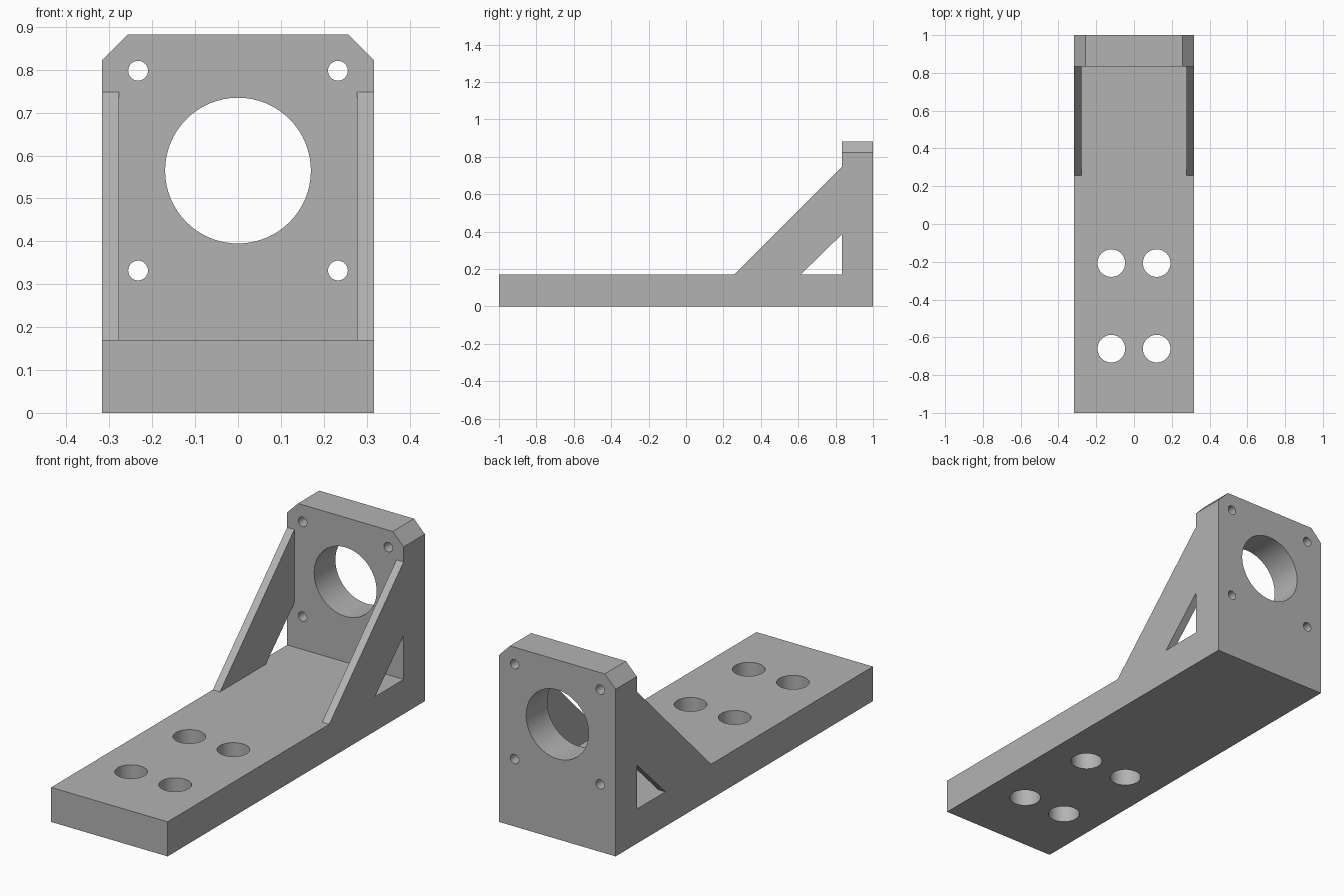
import bpy, bmesh, math
from mathutils import Matrix, Vector

cube = bpy.data.objects.get("Cube")
if cube:
    bpy.data.objects.remove(cube, do_unlink=True)

WIDTH = 0.317       # half width of the bracket
BASE_TOP = 0.17
WALL_FRONT = 0.835
TOP = 0.882

metal = bpy.data.materials.new("grey metal")
metal.use_nodes = True
grey = (0.45, 0.45, 0.45, 1)
metal.diffuse_color = grey
metal.node_tree.nodes["Principled BSDF"].inputs["Base Color"].default_value = grey


def make_object(name, bm):
    bmesh.ops.recalc_face_normals(bm, faces=bm.faces)
    mesh = bpy.data.meshes.new(name)
    bm.to_mesh(mesh)
    bm.free()
    mesh.materials.append(metal)
    obj = bpy.data.objects.new(name, mesh)
    bpy.context.collection.objects.link(obj)
    return obj


def extrude_outline(name, points, offset):
    """Solid made by pushing a flat outline along offset."""
    bm = bmesh.new()
    face = bm.faces.new([bm.verts.new(p) for p in points])
    result = bmesh.ops.extrude_face_region(bm, geom=[face], use_keep_orig=True)
    verts = [g for g in result["geom"] if isinstance(g, bmesh.types.BMVert)]
    bmesh.ops.translate(bm, verts=verts, vec=Vector(offset))
    return make_object(name, bm)


def drill(obj, holes, axis):
    """Cut round through holes, each given as (centre, radius)."""
    bm = bmesh.new()
    turn = Matrix.Rotation(math.pi / 2, 4, "X") if axis == "Y" else Matrix()
    for centre, radius in holes:
        bmesh.ops.create_cone(bm, cap_ends=True, segments=64, radius1=radius,
                              radius2=radius, depth=0.6,
                              matrix=Matrix.Translation(centre) @ turn)
    cutter = make_object("hole_cutter", bm)
    cutter.hide_render = True
    mod = obj.modifiers.new("holes", "BOOLEAN")
    mod.operation, mod.solver, mod.object = "DIFFERENCE", "EXACT", cutter
    bpy.ops.object.select_all(action="DESELECT")
    bpy.context.view_layer.objects.active = obj
    obj.select_set(True)
    bpy.ops.object.modifier_apply(modifier=mod.name)
    bpy.data.objects.remove(cutter, do_unlink=True)
    bpy.ops.object.shade_smooth_by_angle(angle=math.radians(30))


# Base plate with four bolt holes
base = extrude_outline(
    "base_plate",
    [(-WIDTH, -1, 0), (WIDTH, -1, 0), (WIDTH, 1, 0), (-WIDTH, 1, 0)],
    (0, 0, BASE_TOP))
drill(base, [((x, y, BASE_TOP / 2), 0.073)
             for x in (-0.12, 0.12) for y in (-0.66, -0.207)], "Z")

# Upright mounting wall with clipped top corners, main bore and screw holes
half = [(WIDTH, BASE_TOP), (WIDTH, 0.822), (0.258, TOP)]
outline = half + [(-x, z) for x, z in reversed(half)]
wall = extrude_outline("mounting_wall", [(x, WALL_FRONT, z) for x, z in outline],
                       (0, 1 - WALL_FRONT, 0))
wall_mid = (1 + WALL_FRONT) / 2
screws = [((x, wall_mid, z), 0.023) for x in (-0.233, 0.233) for z in (0.332, 0.798)]
drill(wall, [((0, wall_mid, 0.565), 0.17)] + screws, "Y")

# Diagonal side braces, leaving a triangular window against the wall
brace = [(0.257, BASE_TOP), (0.613, BASE_TOP), (WALL_FRONT, 0.387), (WALL_FRONT, 0.748)]
for side, sign in (("left", 1), ("right", -1)):
    extrude_outline(side + "_brace", [(sign * WIDTH, y, z) for y, z in brace],
                    (-sign * 0.039, 0, 0))
